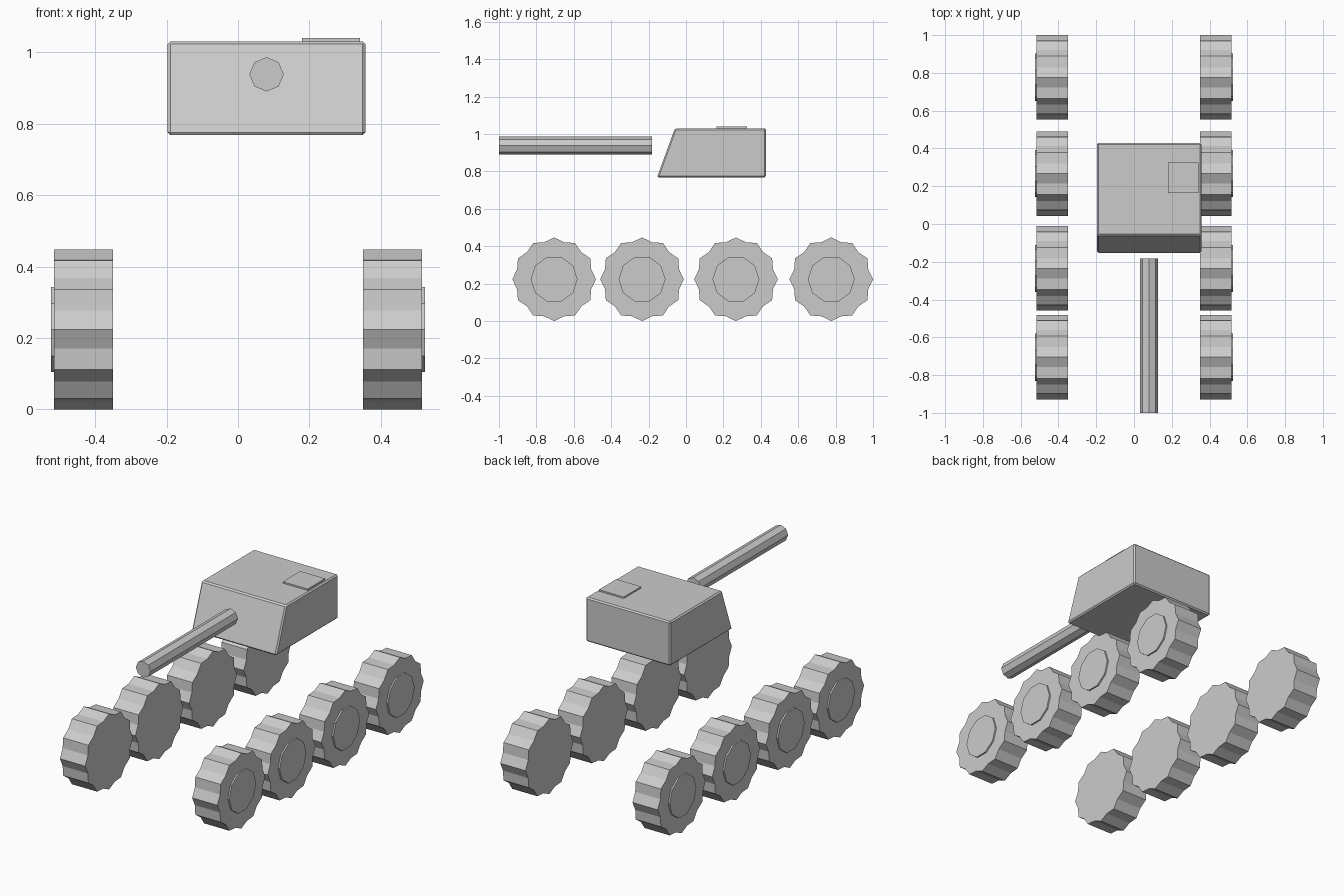
import bpy, bmesh, math

if "Cube" in bpy.data.objects:
    bpy.data.objects.remove(bpy.data.objects["Cube"])

grey = bpy.data.materials.new("light_grey")
grey.diffuse_color = (0.6, 0.6, 0.6, 1)
grey.use_nodes = True
grey.node_tree.nodes["Principled BSDF"].inputs["Base Color"].default_value = grey.diffuse_color


def prism(name, profile, axis, start, end, bevel=0.0):
    """Extrude a closed 2D profile along x (profile is y,z) or y (profile is x,z)."""
    bm = bmesh.new()
    if axis == "x":
        verts = [bm.verts.new((start, a, b)) for a, b in profile]
        step = (end - start, 0, 0)
    else:
        verts = [bm.verts.new((a, start, b)) for a, b in profile]
        step = (0, end - start, 0)
    cap = bm.faces.new(verts)
    ext = bmesh.ops.extrude_face_region(bm, geom=[cap], use_keep_orig=True)
    moved = [v for v in ext["geom"] if isinstance(v, bmesh.types.BMVert)]
    bmesh.ops.translate(bm, vec=step, verts=moved)
    if bevel:
        bmesh.ops.bevel(bm, geom=bm.edges[:], offset=bevel, segments=1,
                        affect="EDGES", profile=0.5)
    bmesh.ops.recalc_face_normals(bm, faces=bm.faces)
    mesh = bpy.data.meshes.new(name)
    bm.to_mesh(mesh)
    bm.free()
    mesh.materials.append(grey)
    obj = bpy.data.objects.new(name, mesh)
    bpy.context.collection.objects.link(obj)
    return obj


def ring(u, v, radii, count):
    """Polygon around (u, v); the radii repeat in turn from corner to corner."""
    return [(u + radii[i % len(radii)] * math.cos(math.tau * i / count),
             v + radii[i % len(radii)] * math.sin(math.tau * i / count))
            for i in range(count)]


# Four wheels per side: lobed tyre with a thin ten-sided hub cap
R = 0.2235
for row, y in enumerate((-0.705, -0.235, 0.267, 0.7765), 1):
    for side, s in (("left", -1), ("right", 1)):
        prism(f"tyre_{side}_{row}", ring(y, R, (R, 0.205), 24), "x", s * 0.35, s * 0.515)
        prism(f"hub_cap_{side}_{row}", ring(y, R, (0.125,), 10), "x", s * 0.51, s * 0.524)

# Turret with sloping front and narrow bevels
prism("turret", [(-0.155, 0.768), (0.428, 0.768), (0.428, 1.03), (-0.06, 1.03)],
      "x", -0.197, 0.357, bevel=0.008)

# Hatch plate on the roof
prism("hatch", [(0.163, 1.025), (0.326, 1.025), (0.326, 1.039), (0.163, 1.039)],
      "x", 0.179, 0.342)

# Eight-sided gun barrel
prism("gun_barrel", ring(0.08, 0.938, (0.048,), 8), "y", -1.0, -0.183)
